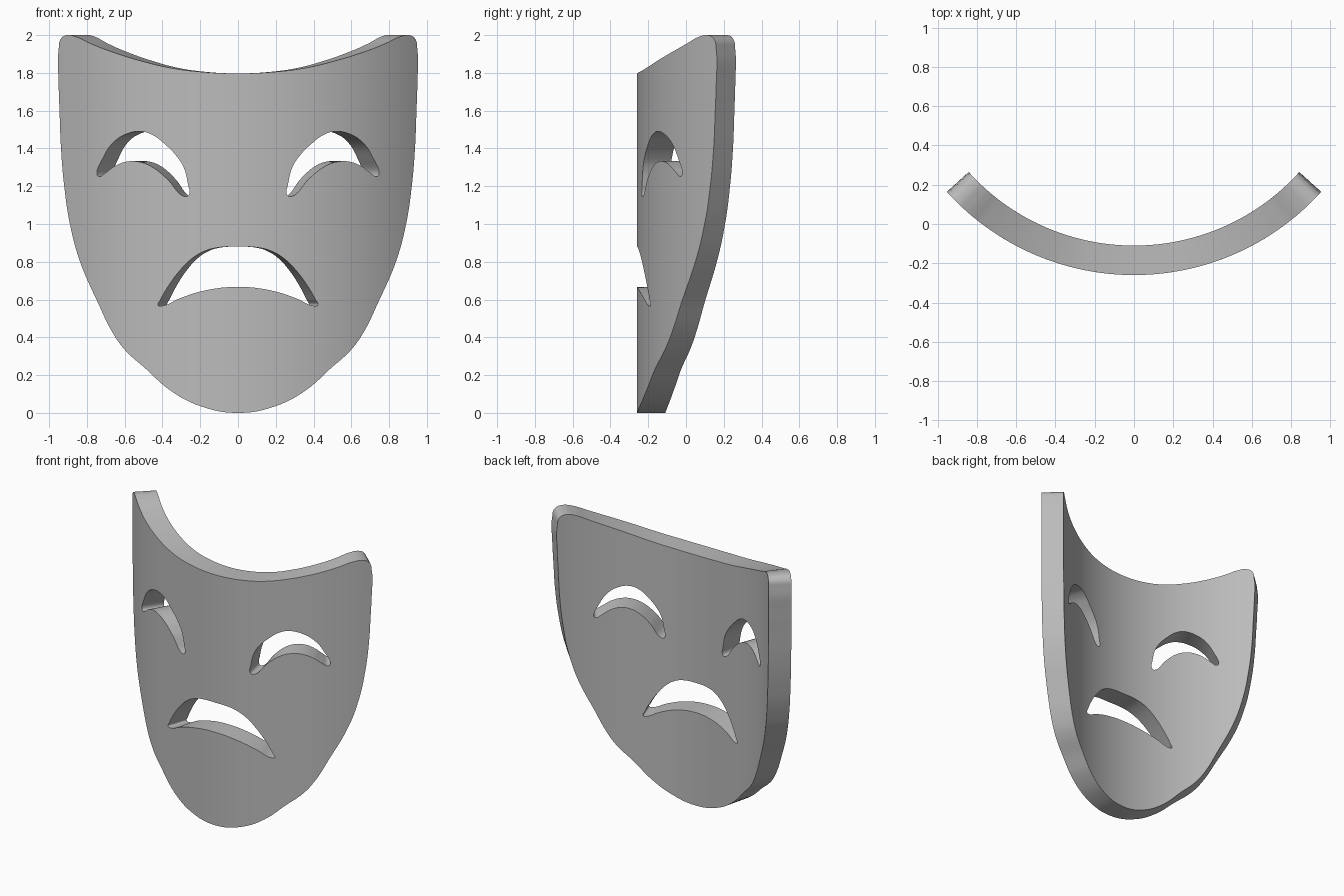
import bpy, bmesh, math

cube = bpy.data.objects.get("Cube")
if cube:
    bpy.data.objects.remove(cube, do_unlink=True)

R, THICK, CENTRE_Y = 1.284, 0.15, 1.024   # bend radius, slab thickness, bend axis
COLUMNS = 72

# Half profiles as (x, z), from the middle of the top to the middle of the bottom
FACE = [(0, 1.797), (.2, 1.806), (.35, 1.825), (.49, 1.857), (.67, 1.912), (.78, 1.955),
        (.86, 1.992), (.905, 2), (.935, 1.985), (.95, 1.92), (.95, 1.75), (.945, 1.6),
        (.937, 1.4), (.92, 1.2), (.89, 1), (.836, .8), (.74, .58), (.667, .43), (.6, .335),
        (.49, .235), (.36, .12), (.2, .036), (0, 0)]
MOUTH = [(0, .88), (.12, .873), (.18, .855), (.24, .82), (.307, .755), (.37, .67),
         (.41, .6), (.423, .57), (.4, .567), (.307, .607), (.175, .648), (0, .667)]
# Full loop of one eye
EYE = [(.26, 1.155), (.265, 1.21), (.29, 1.305), (.33, 1.365), (.39, 1.425), (.455, 1.473),
       (.515, 1.49), (.59, 1.477), (.66, 1.432), (.715, 1.35), (.746, 1.26), (.735, 1.252),
       (.7, 1.272), (.655, 1.305), (.59, 1.33), (.53, 1.33), (.46, 1.305), (.38, 1.243),
       (.28, 1.145)]


def mirror(points):
    return [(-x, z) for x, z in points]


def closed(half):
    return half + mirror(half[-2:0:-1])


def add_loop(curve, points):
    spline = curve.splines.new('BEZIER')
    spline.bezier_points.add(len(points) - 1)
    spline.use_cyclic_u = True
    for p, (x, z) in zip(spline.bezier_points, points):
        p.co = (x, z, 0)
        p.handle_left_type = p.handle_right_type = 'AUTO'


def bent(x, z, radius):
    a = math.asin(max(-1, min(1, x / R)))
    return radius * math.sin(a), CENTRE_Y - radius * math.cos(a), z


# Flat filled outline with the eye and mouth openings
curve = bpy.data.curves.new("mask_outline", 'CURVE')
curve.dimensions, curve.fill_mode, curve.resolution_u = '2D', 'BOTH', 6
for loop in (closed(FACE), closed(MOUTH), EYE, mirror(EYE)):
    add_loop(curve, loop)
outline = bpy.data.objects.new("mask_outline", curve)
bpy.context.collection.objects.link(outline)
bpy.context.view_layer.update()
flat = bpy.data.meshes.new_from_object(
    outline.evaluated_get(bpy.context.evaluated_depsgraph_get()))
bpy.data.objects.remove(outline, do_unlink=True)

bm = bmesh.new()
bm.from_mesh(flat)
bpy.data.meshes.remove(flat)
bmesh.ops.remove_doubles(bm, verts=bm.verts[:], dist=1e-4)

# Upright cuts so that the sheet can bend
for i in range(1, COLUMNS):
    x = R * math.sin((i / COLUMNS * 2 - 1) * math.asin(.95 / R))
    bmesh.ops.bisect_plane(bm, geom=bm.verts[:] + bm.edges[:] + bm.faces[:], dist=1e-5,
                           plane_co=(x, 0, 0), plane_no=(1, 0, 0))

# Bend the front sheet, copy it inward as the back, and join the two along every rim
sheet = bm.faces[:]
rims = [e for e in bm.edges if e.is_boundary]
back = {}
for v in bm.verts[:]:
    x, z = v.co.x, v.co.y
    v.co = bent(x, z, R)
    back[v] = bm.verts.new(bent(x, z, R - THICK))
for f in sheet:
    bm.faces.new([back[v] for v in reversed(f.verts)])
for e in rims:
    a, b = e.verts
    bm.faces.new((a, b, back[b], back[a]))
bmesh.ops.recalc_face_normals(bm, faces=bm.faces[:])

mesh = bpy.data.meshes.new("mask")
bm.to_mesh(mesh)
bm.free()
mask = bpy.data.objects.new("mask", mesh)
bpy.context.collection.objects.link(mask)

# One plain grey
grey = bpy.data.materials.new("plain_grey")
grey.use_nodes = True
colour = (.5, .5, .5, 1)
grey.diffuse_color = colour
grey.node_tree.nodes["Principled BSDF"].inputs["Base Color"].default_value = colour
mesh.materials.append(grey)

bpy.ops.object.select_all(action='DESELECT')
mask.select_set(True)
bpy.context.view_layer.objects.active = mask
bpy.ops.object.shade_smooth_by_angle(angle=math.radians(35))
